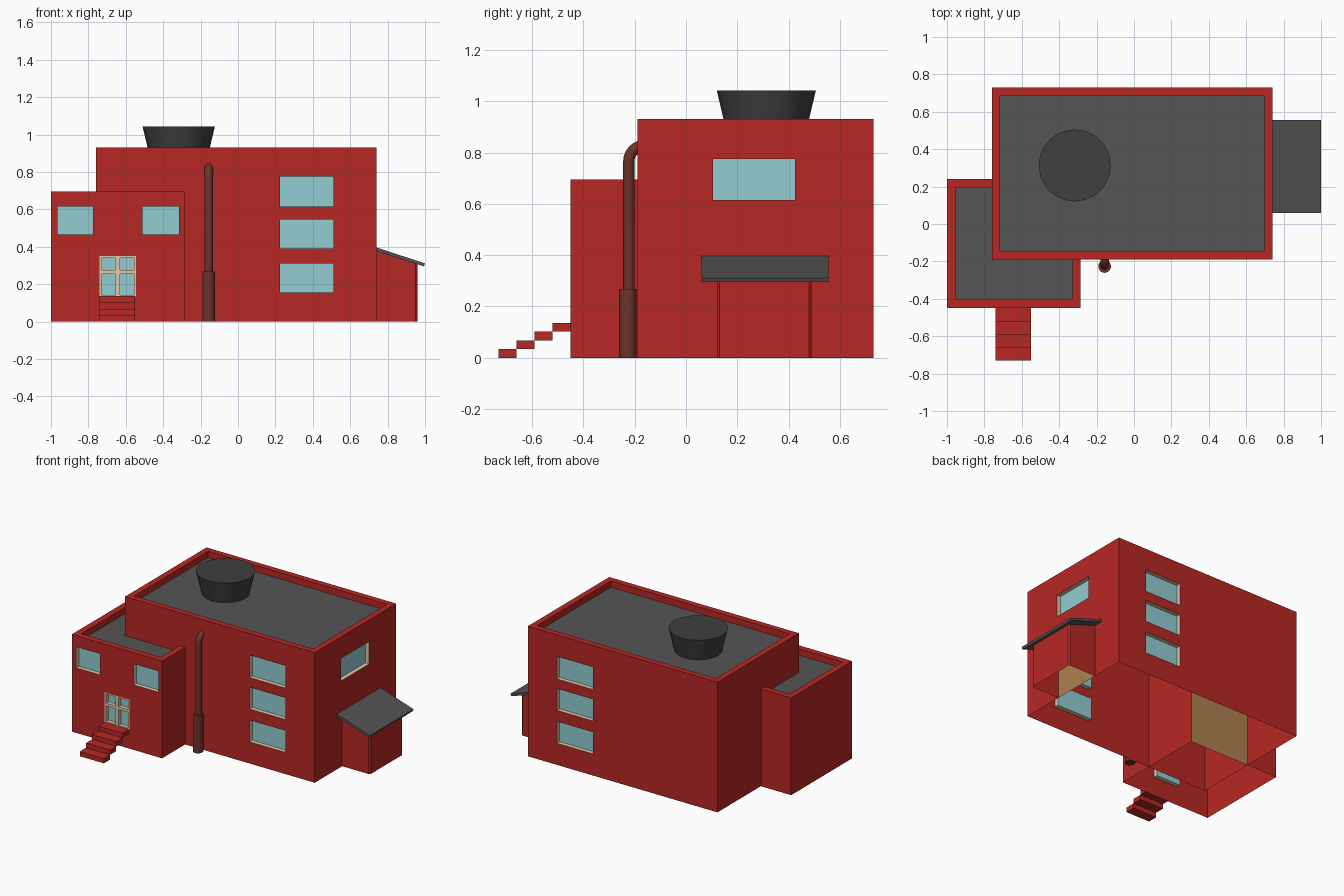
import bpy, bmesh, math
from mathutils import Vector

if "Cube" in bpy.data.objects:
    bpy.data.objects.remove(bpy.data.objects["Cube"])


def material(name, r, g, b):
    m = bpy.data.materials.new(name)
    m.diffuse_color = (r, g, b, 1)
    m.use_nodes = True
    m.node_tree.nodes["Principled BSDF"].inputs["Base Color"].default_value = m.diffuse_color
    return m


RED = material("red_wall", 0.47, 0.021, 0.017)
ROOF = material("roof_grey", 0.09, 0.09, 0.09)
TANK = material("tank_grey", 0.05, 0.05, 0.05)
GLASS = material("glass", 0.29, 0.61, 0.64)
CREAM = material("cream_frame", 0.75, 0.58, 0.40)
TAN = material("tan_inside", 0.42, 0.22, 0.08)
BROWN = material("pipe_brown", 0.15, 0.033, 0.025)


def mesh(name, faces, mat):
    bm = bmesh.new()
    for f in faces:
        bm.faces.new([bm.verts.new(p) for p in f])
    bmesh.ops.remove_doubles(bm, verts=bm.verts, dist=1e-5)
    me = bpy.data.meshes.new(name)
    bm.to_mesh(me)
    bm.free()
    me.materials.append(mat)
    ob = bpy.data.objects.new(name, me)
    bpy.context.collection.objects.link(ob)
    return ob


def prism(name, profile, y0, y1, mat):
    """Extrude a counter-clockwise xz profile along y."""
    n = len(profile)
    a = [(x, y0, z) for x, z in profile]
    b = [(x, y1, z) for x, z in profile]
    sides = [(a[i], b[i], b[(i + 1) % n], a[(i + 1) % n]) for i in range(n)]
    return mesh(name, [a, b[::-1]] + sides, mat)


def box(name, x0, x1, y0, y1, z0, z1, mat):
    return prism(name, [(x0, z0), (x1, z0), (x1, z1), (x0, z1)], y0, y1, mat)


def block(name, x0, x1, y0, y1, top, rim, drop, windows):
    """Open-bottomed shell with real window openings, parapet and flat roof.
    windows: (side, from, to, z0, z1), side 0 front, 1 right, 2 back, 3 left."""
    foot = [(x0, y0), (x1, y0), (x1, y1), (x0, y1)]
    inner = [(x0 + rim, y0 + rim), (x1 - rim, y0 + rim),
             (x1 - rim, y1 - rim), (x0 + rim, y1 - rim)]
    zs = sorted({0, top} | {z for w in windows for z in w[3:]})
    walls, reveals, panes = [], [], []
    for s in range(4):
        p, q = Vector((*foot[s], 0)), Vector((*foot[(s + 1) % 4], 0))
        d = (q - p).normalized()
        inward = Vector((-d.y, d.x, 0)) * 0.03
        holes = []
        for side, c0, c1, z0, z1 in windows:
            if side == s:
                start = p[s % 2]
                t0, t1 = sorted((abs(c0 - start), abs(c1 - start)))
                holes.append((t0, t1, z0, z1))

        def at(t, z):
            return p + d * t + Vector((0, 0, z))

        ts = sorted({0, (q - p).length} | {t for h in holes for t in h[:2]})
        for ta, tb in zip(ts, ts[1:]):
            for za, zb in zip(zs, zs[1:]):
                tm, zm = (ta + tb) / 2, (za + zb) / 2
                if not any(h[0] < tm < h[1] and h[2] < zm < h[3] for h in holes):
                    walls.append((at(ta, za), at(tb, za), at(tb, zb), at(ta, zb)))
        for t0, t1, z0, z1 in holes:
            o = [at(t0, z0), at(t1, z0), at(t1, z1), at(t0, z1)]
            i = [v + inward for v in o]
            panes.append(i)
            reveals += [(o[k], o[(k + 1) % 4], i[(k + 1) % 4], i[k]) for k in range(4)]
        # parapet top and inner face
        k = (s + 1) % 4
        walls.append(((*foot[s], top), (*foot[k], top), (*inner[k], top), (*inner[s], top)))
        walls.append(((*inner[s], top), (*inner[k], top),
                      (*inner[k], top - drop), (*inner[s], top - drop)))
    mesh(name + "_walls", walls, RED)
    mesh(name + "_window_frames", reveals, CREAM)
    mesh(name + "_window_panes", panes, GLASS)
    mesh(name + "_roof", [[(*c, top - drop) for c in inner]], ROOF)


# Main building: three stacked windows front and back, one on the right
floors = [(0.155, 0.31), (0.39, 0.545), (0.615, 0.775)]
main_windows = [(s, 0.225, 0.51, a, b) for s in (0, 2) for a, b in floors]
main_windows.append((1, 0.105, 0.425, 0.615, 0.775))
block("main", -0.76, 0.74, -0.19, 0.73, 0.93, 0.043, 0.045, main_windows)

# Front annex with two windows and a glazed door
block("annex", -1.0, -0.285, -0.45, 0.24, 0.695, 0.045, 0.045,
      [(0, -0.965, -0.775, 0.465, 0.615), (0, -0.51, -0.315, 0.465, 0.615),
       (0, -0.74, -0.545, 0.135, 0.35)])

# Door frame and cross bars
for n, x0, x1, z0, z1 in [("left", -0.74, -0.73, 0.135, 0.35),
                          ("right", -0.555, -0.545, 0.135, 0.35),
                          ("top", -0.73, -0.555, 0.34, 0.35),
                          ("bottom", -0.73, -0.555, 0.135, 0.143),
                          ("middle", -0.655, -0.63, 0.143, 0.34),
                          ("cross", -0.73, -0.555, 0.255, 0.275)]:
    box("door_bar_" + n, x0, x1, -0.449, -0.421, z0, z1, CREAM)

# Floating front steps
for i in range(4):
    y, z = -0.73 + 0.07 * i, 0.034 * i
    box(f"step_{i + 1}", -0.74, -0.55, y, y + 0.07, z, z + 0.034, RED)

# Side porch: chamfered walls under a sloping slab
foot = [(0.74, 0.12), (0.95, 0.12), (0.96, 0.13), (0.96, 0.48), (0.95, 0.49), (0.74, 0.49)]


def slope(x):
    return 0.382 - 0.325 * (x - 0.74)


mesh("porch_walls", [((*a, 0), (*b, 0), (*b, slope(b[0])), (*a, slope(a[0])))
                     for a, b in zip(foot, foot[1:])], RED)
prism("porch_roof", [(0.74, 0.377), (0.994, 0.295), (1.0, 0.311), (0.74, 0.396)],
      0.06, 0.555, ROOF)

# Tan inner panels where the volumes meet
mesh("porch_inner_panel", [[(0.742, 0.121, 0), (0.742, 0.489, 0),
                            (0.742, 0.489, 0.375), (0.742, 0.121, 0.375)]], TAN)
mesh("annex_inner_panel", [[(-0.285, 0.242, 0), (-0.758, 0.242, 0),
                            (-0.758, 0.242, 0.65), (-0.285, 0.242, 0.65)]], TAN)


def cone(name, x, y, z0, z1, r0, r1, sides, mat):
    bpy.ops.mesh.primitive_cone_add(vertices=sides, radius1=r0, radius2=r1, depth=z1 - z0,
                                    location=(x, y, (z0 + z1) / 2))
    ob = bpy.context.object
    ob.name = name
    ob.data.materials.append(mat)
    bpy.ops.object.shade_smooth_by_angle(angle=math.radians(30))


# Rooftop tank and the wide foot of the drain pipe
cone("roof_tank", -0.317, 0.313, 0.885, 1.042, 0.156, 0.193, 20, TANK)
cone("pipe_foot", -0.157, -0.227, 0, 0.268, 0.034, 0.034, 20, BROWN)

# Drain pipe bending into the wall
path = [(-0.157, -0.223, 0.25)]
for k in range(9):
    a = math.radians(90 * k / 8)
    path.append((-0.157, -0.16 - 0.063 * math.cos(a), 0.765 + 0.063 * math.sin(a)))
cu = bpy.data.curves.new("drain_pipe", "CURVE")
cu.dimensions = "3D"
cu.bevel_depth = 0.022
cu.bevel_resolution = 4
cu.use_fill_caps = True
sp = cu.splines.new("POLY")
sp.points.add(len(path) - 1)
for pt, co in zip(sp.points, path):
    pt.co = (*co, 1)
cu.materials.append(BROWN)
bpy.context.collection.objects.link(bpy.data.objects.new("drain_pipe", cu))
